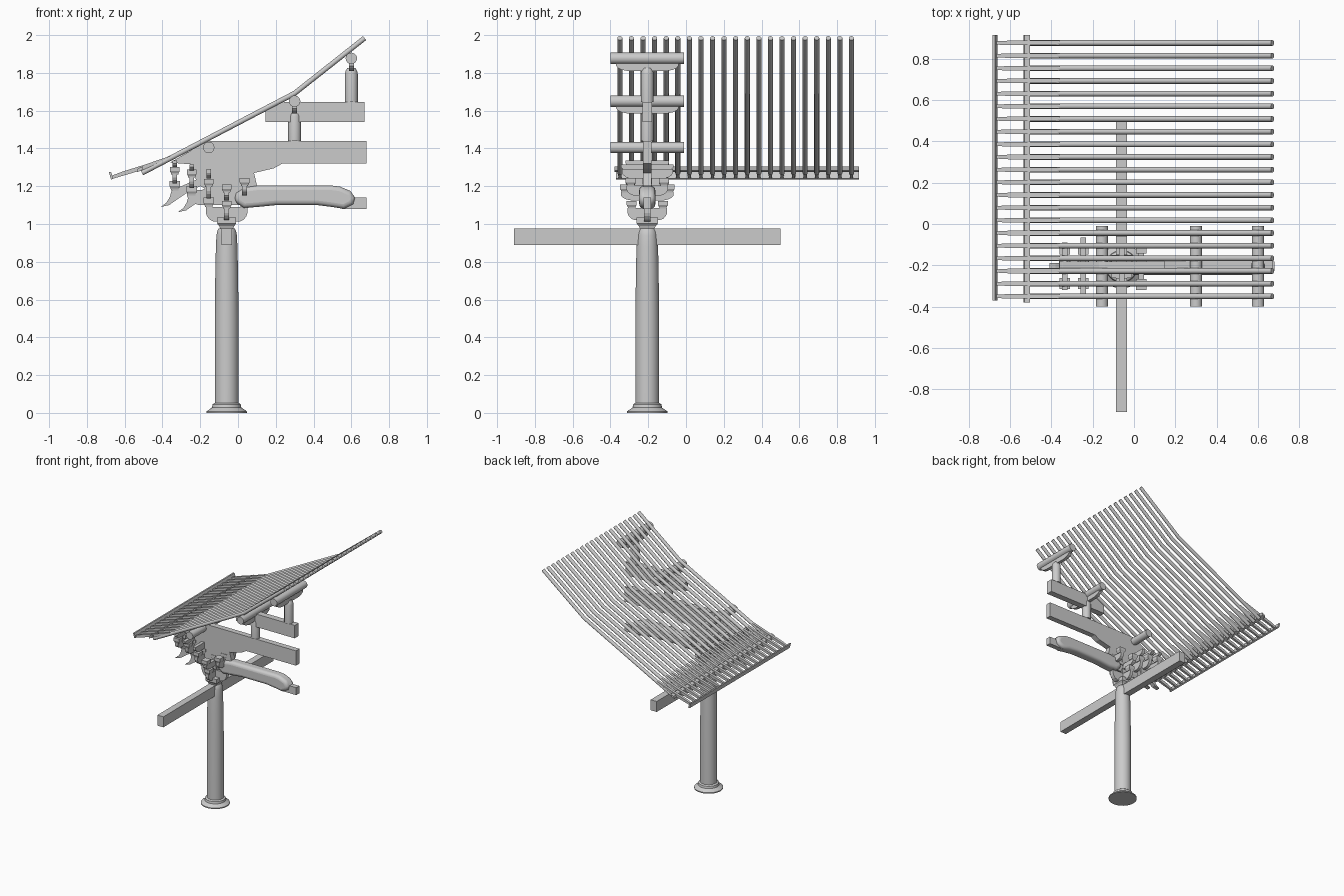
import bpy, bmesh, math
from mathutils import Vector

if "Cube" in bpy.data.objects:
    bpy.data.objects.remove(bpy.data.objects["Cube"])

C = -0.205      # bracket plane (y)
X0 = -0.06      # column axis (x)

def finish(name, bm, smooth=False):
    bmesh.ops.recalc_face_normals(bm, faces=bm.faces)
    me = bpy.data.meshes.new(name)
    bm.to_mesh(me)
    bm.free()
    ob = bpy.data.objects.new(name, me)
    bpy.context.collection.objects.link(ob)
    if smooth:
        bpy.context.view_layer.objects.active = ob
        ob.select_set(True)
        bpy.ops.object.shade_smooth_by_angle(angle=math.radians(40))
        ob.select_set(False)
    return ob

def prism(bm, pts, axis, centre, width):
    """Extrude a profile: axis 'y' takes (x, z) points, axis 'x' takes (y, z)."""
    rings = []
    for s in (-0.5, 0.5):
        d = centre + s * width
        rings.append([bm.verts.new((a, d, z) if axis == 'y' else (d, a, z)) for a, z in pts])
    n = len(pts)
    bm.faces.new(rings[0])
    bm.faces.new(rings[1][::-1])
    for i in range(n):
        j = (i + 1) % n
        bm.faces.new((rings[0][i], rings[1][i], rings[1][j], rings[0][j]))
    return rings[0] + rings[1]

def slab(name, pts, width, axis='y', centre=C):
    bm = bmesh.new()
    prism(bm, pts, axis, centre, width)
    return finish(name, bm)

def rect(a0, a1, z0, z1):
    return [(a0, z0), (a1, z0), (a1, z1), (a0, z1)]

def tube(bm, path, r, n=12):
    """Round bar along a path."""
    path = [Vector(p) for p in path]
    rings = []
    for i, p in enumerate(path):
        t = (path[min(i + 1, len(path) - 1)] - path[max(i - 1, 0)]).normalized()
        u = t.orthogonal().normalized() if abs(t.y) > 0.9 else Vector((0, 1, 0))
        v = t.cross(u)
        rings.append([bm.verts.new(p + r * (math.cos(k * math.tau / n) * u + math.sin(k * math.tau / n) * v))
                      for k in range(n)])
    for a, b in zip(rings, rings[1:]):
        for k in range(n):
            bm.faces.new((a[k], a[(k + 1) % n], b[(k + 1) % n], b[k]))
    bm.faces.new(rings[0])
    bm.faces.new(rings[-1])

def lathe(name, prof, x, y, n=32):
    bm = bmesh.new()
    rings = [[bm.verts.new((x + r * math.cos(k * math.tau / n), y + r * math.sin(k * math.tau / n), z))
              for k in range(n)] for r, z in prof]
    for a, b in zip(rings, rings[1:]):
        for k in range(n):
            bm.faces.new((a[k], a[(k + 1) % n], b[(k + 1) % n], b[k]))
    bm.faces.new(rings[0])
    bm.faces.new(rings[-1])
    return finish(name, bm, True)

def block(bm, x, y, z, hx=0.026, hy=0.026, h=0.042):
    """Bearing block: straight upper half, tapered lower half."""
    rings = [[bm.verts.new((x + sx * hx * k, y + sy * hy * k, z + h * t))
              for sx, sy in ((-1, -1), (1, -1), (1, 1), (-1, 1))]
             for k, t in ((0.7, 0), (0.78, 0.22), (1, 0.45), (1, 1))]
    for a, b in zip(rings, rings[1:]):
        for k in range(4):
            bm.faces.new((a[k], a[(k + 1) % 4], b[(k + 1) % 4], b[k]))
    bm.faces.new(rings[0])
    bm.faces.new(rings[-1])

def arm_profile(c, L, z0, z1):
    h = z1 - z0
    half = [(L * 0.62, z0), (L * 0.82, z0 + h * 0.14), (L * 0.95, z0 + h * 0.38), (L, z0 + h * 0.6), (L, z1)]
    return [(c + a, z) for a, z in half] + [(c - a, z) for a, z in reversed(half)]

# Column with flared stone base
lathe("column_base", [(0.107, 0), (0.107, 0.008), (0.09, 0.02), (0.078, 0.028), (0.075, 0.045), (0.066, 0.052)], X0, C)
lathe("column", [(0.063, 0.045), (0.063, 0.5), (0.06, 0.75), (0.057, 0.88), (0.054, 0.94),
                 (0.049, 0.965), (0.043, 0.975)], X0, C)
slab("tie_beam", rect(-0.91, 0.5, 0.89, 0.975), 0.054, 'x', X0)

# Big bearing block and the stepped bracket arms
bm = bmesh.new()
block(bm, X0, C, 0.975, 0.05, 0.056, 0.06)
finish("capital_block", bm)
slab("projecting_arm_lower", arm_profile(X0, 0.11, 1.012, 1.09), 0.034)
slab("projecting_arm_upper", arm_profile(-0.1, 0.17, 1.1, 1.18), 0.034)

# (x, arm bottom, arm top, half length) for each cross arm
arms = [(X0, 1.02, 1.085, 0.105), (X0, 1.125, 1.17, 0.14),
        (-0.155, 1.135, 1.2, 0.11), (-0.155, 1.24, 1.29, 0.135),
        (-0.245, 1.19, 1.25, 0.105), (-0.245, 1.28, 1.315, 0.14),
        (-0.335, 1.215, 1.265, 0.105), (-0.335, 1.3, 1.335, 0.115),
        (0.035, 1.15, 1.205, 0.11)]
bm_arm, bm_blk = bmesh.new(), bmesh.new()
for x, z0, z1, L in arms:
    prism(bm_arm, arm_profile(C, L, z0, z1), 'x', x, 0.026)
    if z1 < 1.28:
        for s in (-1, 0, 1):
            block(bm_blk, x, C + s * (L - 0.022), z1 - 0.004)
for x, z in ((-0.155, 1.09), (-0.245, 1.15), (-0.335, 1.178), (0.035, 1.085)):
    block(bm_blk, x, C, z, 0.028, 0.03, 0.05)
finish("cross_arms", bm_arm)
finish("bearing_blocks", bm_blk)

# Slanting beak-ended levers
for i, (dx, dz) in enumerate(((0, 0), (0.09, -0.028))):
    beak = [(-0.41, 1.09), (-0.365, 1.1), (-0.315, 1.135), (-0.27, 1.165), (-0.12, 1.24),
            (-0.12, 1.28), (-0.3, 1.2), (-0.352, 1.175), (-0.362, 1.14), (-0.38, 1.112)]
    slab("beak_lever_%d" % (i + 1), [(x + dx, z + dz) for x, z in beak], 0.034)

# Main beam merging into the stepped bracket core
slab("main_beam", [(-0.36, 1.325), (-0.17, 1.435), (-0.14, 1.44), (0.68, 1.44), (0.68, 1.32), (0.235, 1.32),
                   (0.19, 1.295), (0.085, 1.27), (0.1, 1.205), (0.06, 1.17), (-0.1, 1.15), (-0.2, 1.2),
                   (-0.23, 1.25), (-0.235, 1.315)], 0.045)
slab("upper_beam", [(0.145, 1.54), (0.67, 1.54), (0.67, 1.645), (0.205, 1.645), (0.145, 1.612)], 0.05)

# Crescent beam with softened edges and a squared tail
crescent = slab("crescent_beam", [(-0.02, 1.12), (0.03, 1.085), (0.1, 1.09), (0.2, 1.1), (0.42, 1.1), (0.5, 1.09),
                                  (0.56, 1.08), (0.61, 1.105), (0.62, 1.14), (0.595, 1.175), (0.54, 1.198),
                                  (0.5, 1.203), (0.1, 1.203), (0.04, 1.195), (-0.01, 1.165)], 0.085)
bev = crescent.modifiers.new("soft_edges", 'BEVEL')
bev.width = 0.024
bev.segments = 4
bev.limit_method = 'ANGLE'
bev.angle_limit = math.radians(60)
bpy.context.view_layer.objects.active = crescent
crescent.select_set(True)
bpy.ops.object.shade_smooth_by_angle(angle=math.radians(40))
crescent.select_set(False)
slab("crescent_beam_tail", rect(0.55, 0.68, 1.08, 1.14), 0.04)

# Short posts with their purlin boards
for i, (x, z0, z1) in enumerate(((0.3, 1.44, 1.6), (0.6, 1.645, 1.825))):
    r = 0.034
    lathe("short_post_%d" % (i + 1), [(r, z0), (r, z1 - 0.03), (r * 0.9, z1 - 0.015), (r * 0.65, z1)], x, C, 24)
    slab("purlin_board_%d" % (i + 1), arm_profile(C, 0.165, z1 - 0.015, z1 + 0.03), 0.026, 'x', x)

# Purlins
for i, (x, z) in enumerate(((-0.155, 1.405), (0.3, 1.65), (0.6, 1.877))):
    bm = bmesh.new()
    tube(bm, [(x, -0.4, z), (x, -0.01, z)], 0.03, 24)
    finish("purlin_%d" % (i + 1), bm, True)

# Round rafters and tapered flying rafters
bm_r, bm_f = bmesh.new(), bmesh.new()
for i in range(21):
    y = -0.35 + i * 0.0613
    tube(bm_r, [(0.67, y, 1.984), (0.3, y, 1.692), (-0.508, y, 1.27)], 0.0135)
    vs = prism(bm_f, [(-0.668, 1.238), (-0.5, 1.288), (-0.36, 1.348), (-0.36, 1.36), (-0.5, 1.312), (-0.61, 1.278),
                      (-0.668, 1.256)], 'y', y, 0.022)
    for v in vs:
        if v.co.x < -0.62:
            v.co.y = y + (v.co.y - y) * 0.7
finish("rafters", bm_r, True)
finish("flying_rafters", bm_f)

# Eave boards
slab("rafter_end_board", [(-0.535, 1.275), (-0.508, 1.284), (-0.503, 1.305), (-0.53, 1.294)], 1.295, 'y', 0.268)
slab("eave_edge_board", [(-0.672, 1.235), (-0.66, 1.24), (-0.672, 1.275), (-0.684, 1.275)], 1.285, 'y', 0.273)
